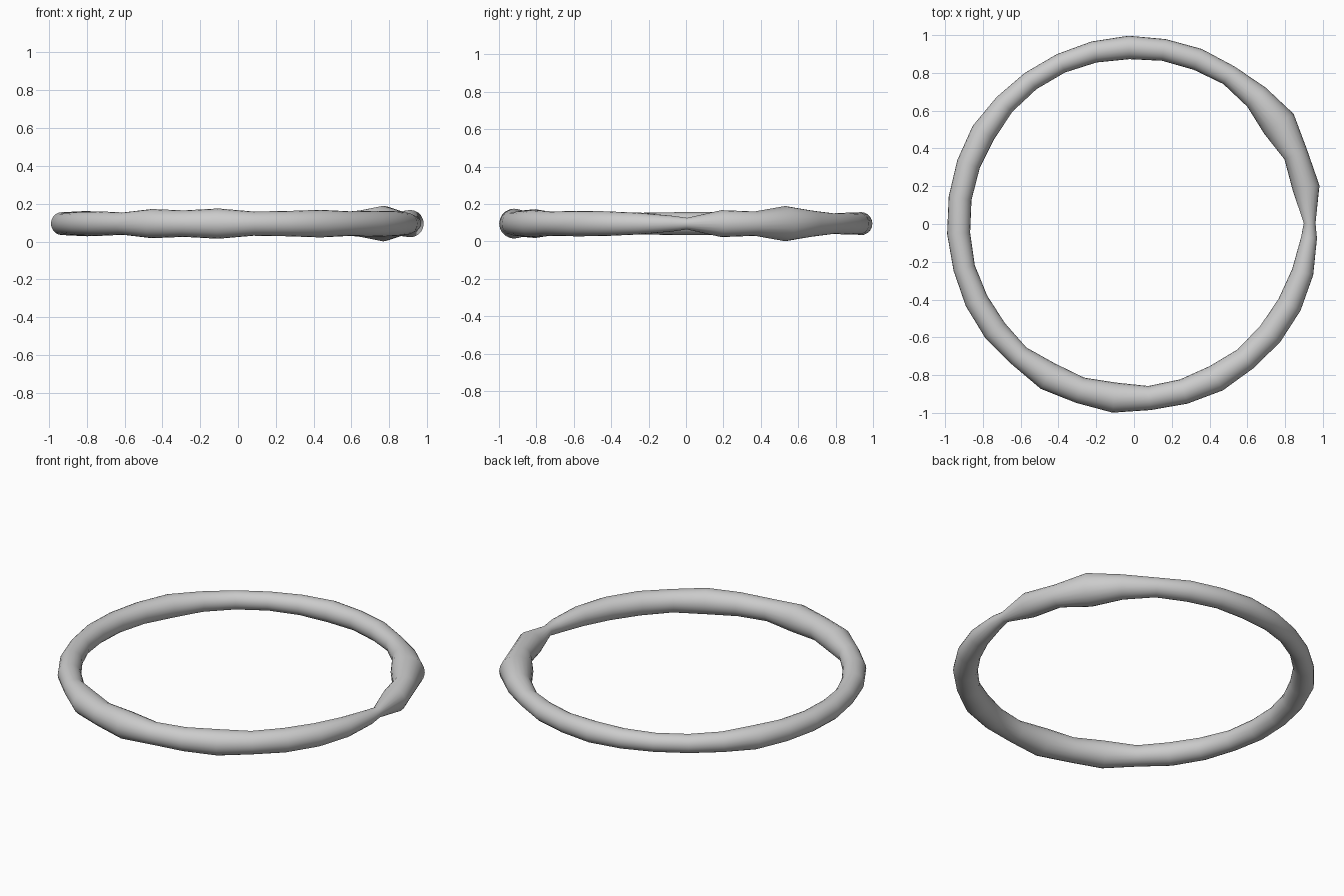
import bpy
import bmesh
from math import cos, sin, pi

cube = bpy.data.objects.get("Cube")
if cube:
    bpy.data.objects.remove(cube, do_unlink=True)

# Ring layout
RING_RADIUS = 0.93
CENTRE_Y = 0.005
CENTRE_Z = 0.095
ANGLE_STEP = 0.2
SIDES = 20

# Uneven tube thickness in thousandths, counter-clockwise from the pinched joint
thickness = [31, 72, 65, 94, 70, 55, 59, 58, 62, 57, 53, 53, 57, 67, 63, 61,
             61, 58, 63, 65, 59, 77, 70, 80, 64, 67, 73, 65, 68, 66, 58, 42]


def make_material(name, colour):
    material = bpy.data.materials.new(name)
    material.use_nodes = True
    material.diffuse_color = colour
    shader = next(n for n in material.node_tree.nodes if n.type == 'BSDF_PRINCIPLED')
    shader.inputs["Base Color"].default_value = colour
    return material


def add_section(bm, angle, radius):
    """One round cross-section of the tube, standing across the ring."""
    section = []
    for side in range(SIDES):
        turn = 2 * pi * side / SIDES
        reach = RING_RADIUS + radius * cos(turn)
        section.append(bm.verts.new((reach * cos(angle),
                                     CENTRE_Y + reach * sin(angle),
                                     CENTRE_Z + radius * sin(turn))))
    return section


# Lumpy ring: sections joined into a closed tube
bm = bmesh.new()
sections = [add_section(bm, ANGLE_STEP * i, t / 1000) for i, t in enumerate(thickness)]
for i, section in enumerate(sections):
    following = sections[(i + 1) % len(sections)]
    for side in range(SIDES):
        after = (side + 1) % SIDES
        bm.faces.new((section[side], following[side], following[after], section[after]))
bmesh.ops.recalc_face_normals(bm, faces=bm.faces)

mesh = bpy.data.meshes.new("lumpy_ring")
bm.to_mesh(mesh)
bm.free()
mesh.materials.append(make_material("plain grey", (0.6, 0.6, 0.6, 1)))
mesh.shade_smooth()

ring = bpy.data.objects.new("lumpy_ring", mesh)
bpy.context.collection.objects.link(ring)
